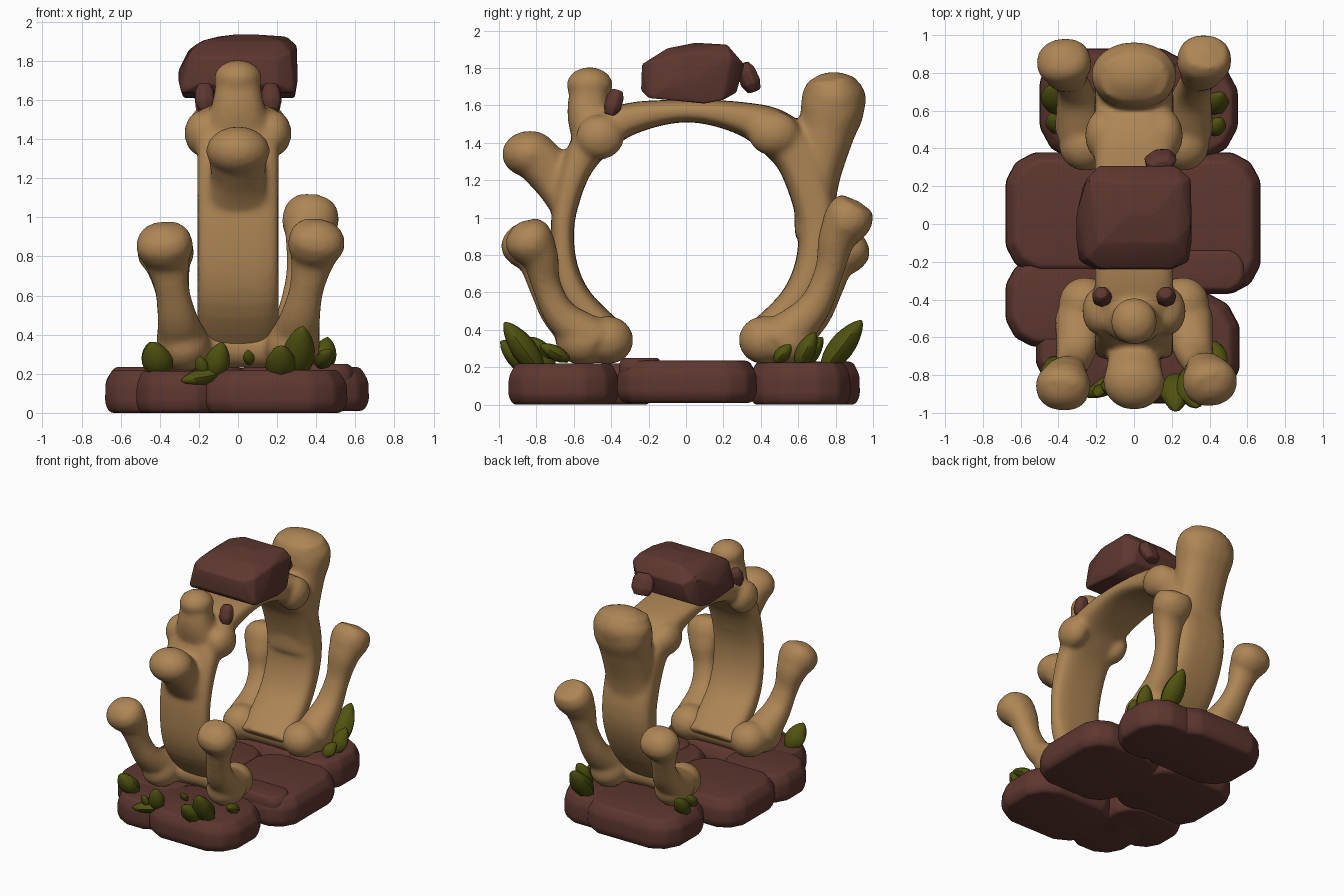
import bpy, bmesh, math
from mathutils import Vector, Euler

if "Cube" in bpy.data.objects:
    bpy.data.objects.remove(bpy.data.objects["Cube"])


def material(name, rgb):
    m = bpy.data.materials.new(name)
    m.diffuse_color = (*rgb, 1)
    m.use_nodes = True
    m.node_tree.nodes["Principled BSDF"].inputs["Base Color"].default_value = m.diffuse_color
    return m


BONE = material("tan_bone", (0.42, 0.235, 0.09))
STONE = material("brown_stone", (0.112, 0.038, 0.029))
LEAF = material("olive_leaf", (0.08, 0.085, 0.005))


def finish(bm, name, mat, angle=35):
    bmesh.ops.recalc_face_normals(bm, faces=bm.faces)
    me = bpy.data.meshes.new(name)
    bm.to_mesh(me)
    bm.free()
    me.materials.append(mat)
    ob = bpy.data.objects.new(name, me)
    bpy.context.collection.objects.link(ob)
    bpy.ops.object.select_all(action='DESELECT')
    ob.select_set(True)
    bpy.context.view_layer.objects.active = ob
    bpy.ops.object.shade_smooth_by_angle(angle=math.radians(angle))
    return ob


def catmull(pts, sub):
    p = [tuple(2 * a - b for a, b in zip(pts[0], pts[1]))] + list(pts)
    p.append(tuple(2 * a - b for a, b in zip(pts[-1], pts[-2])))
    out = []
    for i in range(1, len(p) - 2):
        for k in range(sub):
            t = k / sub
            out.append([0.5 * (2 * b + (c - a) * t + (2 * a - 5 * b + 4 * c - d) * t * t
                               + (3 * b - a - 3 * c + d) * t ** 3)
                        for a, b, c, d in zip(*p[i - 1:i + 3])])
    return out + [list(pts[-1])]


def tube(bm, pts, sub=5, sides=20, power=1.0):
    """Loft along points (x, y, z, side radius, depth radius)."""
    path = catmull(pts, sub)
    whole = (Vector(pts[-1][:3]) - Vector(pts[0][:3])).normalized()
    ref = Vector((0, 1, 0)) if abs(whole.x) > 0.9 else Vector((1, 0, 0))
    rings = []
    for i, q in enumerate(path):
        t = (Vector(path[min(i + 1, len(path) - 1)][:3]) - Vector(path[max(i - 1, 0)][:3])).normalized()
        s = (ref - t * ref.dot(t)).normalized()
        n = t.cross(s)
        ring = []
        for k in range(sides):
            a = math.tau * k / sides
            c, d = (math.copysign(abs(v) ** power, v) for v in (math.cos(a), math.sin(a)))
            ring.append(bm.verts.new(Vector(q[:3]) + s * c * q[3] + n * d * q[4]))
        rings.append(ring)
    for r0, r1 in zip(rings, rings[1:]):
        for k in range(sides):
            j = (k + 1) % sides
            bm.faces.new((r0[k], r0[j], r1[j], r1[k]))
    bm.faces.new(rings[0][::-1])
    bm.faces.new(rings[-1])


def ball(bm, pos, size):
    made = bmesh.ops.create_uvsphere(bm, u_segments=20, v_segments=12, radius=1)
    for v in made['verts']:
        v.co = Vector(a * b for a, b in zip(v.co, size)) + Vector(pos)


def fuse(ob):
    """Melt the overlapping bone pieces into one smooth surface."""
    m = ob.modifiers.new("fuse", 'REMESH')
    m.mode, m.voxel_size, m.use_smooth_shade = 'VOXEL', 0.018, True
    s = ob.modifiers.new("soften", 'SMOOTH')
    s.factor, s.iterations = 0.5, 8


# Bone arch: round opening of radius 0.6, thickness varying along the ring
bm = bmesh.new()
ring = []
for deg, h in ((-150, .1), (-118, .08), (-90, .062), (-62, .08), (-42, .105), (-25, .085), (0, .06),
               (24, .085), (42, .125), (60, .12), (90, .108), (118, .09), (150, .1)):
    a, r = math.radians(deg), 0.6 + h
    ring.append((0, r * math.sin(a), 0.91 + r * math.cos(a), .21, h))
tube(bm, ring, power=0.65)
# front lower head, front upper head, big back head
tube(bm, [(0, -.64, 1.05, .17, .08), (0, -.7, 1.2, .14, .12), (0, -.79, 1.31, .15, .125),
          (0, -.85, 1.36, .15, .11)], power=.85)
ball(bm, (0, -.835, 1.34), (.165, .15, .125))
tube(bm, [(0, -.48, 1.42, .2, .13), (0, -.52, 1.56, .14, .115), (0, -.515, 1.68, .115, .105),
          (0, -.515, 1.76, .1, .1)], power=.85)
ball(bm, (0, -.515, 1.71), (.125, .125, .095))
tube(bm, [(0, .68, .9, .2, .1), (0, .7, 1.2, .19, .12), (0, .75, 1.45, .2, .15), (0, .785, 1.6, .22, .17),
          (0, .77, 1.74, .18, .13)], power=.85)
ball(bm, (0, .79, 1.63), (.23, .175, .15))
# side knuckles of the arch
for sx in (-1, 1):
    ball(bm, (sx * .18, -.46, 1.43), (.095, .13, .12))
    ball(bm, (sx * .16, .47, 1.45), (.1, .14, .12))
fuse(finish(bm, "bone_arch", BONE))

# Side bones: a cross bone near the ground and two leaning bones, front and back
for name, sy, heads in (("front_side_bones", -1, ((-.375, .855, .85), (.4, .83, .865))),
                        ("back_side_bones", 1, ((-.37, .85, .82), (.37, .86, .98)))):
    bm = bmesh.new()
    tube(bm, [(-.27, sy * .44, .33, .12, .11), (0, sy * .43, .33, .1, .1), (.27, sy * .44, .33, .12, .11)])
    for x, y, z in heads:
        sx = math.copysign(1, x)
        foot = Vector((sx * .28, sy * .5, .34))
        top = Vector((x, sy * y, z))
        ball(bm, (sx * .26, sy * .42, .345), (.14, .14, .13))
        ball(bm, (sx * .28, sy * .55, .34), (.14, .15, .13))
        bow = Vector((0, sy * .07, -.02))
        tube(bm, [(*foot, .14, .13),
                  (*(foot.lerp(top, .3) + bow), .105, .09),
                  (*(foot.lerp(top, .6) + bow * .7), .088, .078),
                  (*foot.lerp(top, .85), .115, .1),
                  (*foot.lerp(top, 1.04), .145, .13),
                  (*foot.lerp(top, 1.15), .11, .1)], power=.9)
        ball(bm, top, (.148, .13, .125))
    fuse(finish(bm, name, BONE))


def chunk(bm, name, bevel, angle=40):
    """Wrap loose points in a hull and round its edges."""
    hull = bmesh.ops.convex_hull(bm, input=bm.verts)
    bmesh.ops.delete(bm, geom=list({v for v in hull['geom_interior'] if isinstance(v, bmesh.types.BMVert)}),
                     context='VERTS')
    bmesh.ops.dissolve_limit(bm, angle_limit=.05, verts=bm.verts, edges=bm.edges)
    bmesh.ops.bevel(bm, geom=bm.edges[:], offset=bevel, segments=3, profile=.5, affect='EDGES', clamp_overlap=True)
    return finish(bm, name, STONE, angle)


def slab(name, x0, x1, y0, y1, c, z0, z1, edge=.07, inset=.87):
    """Ground stone: rounded outline with corner cut c, narrower at top and bottom."""
    d = c * .35
    outline = [(x0 + c, y0), (x1 - c, y0), (x1 - d, y0 + d), (x1, y0 + c), (x1, y1 - c), (x1 - d, y1 - d),
               (x1 - c, y1), (x0 + c, y1), (x0 + d, y1 - d), (x0, y1 - c), (x0, y0 + c), (x0 + d, y0 + d)]
    cx, cy = (x0 + x1) / 2, (y0 + y1) / 2
    bm = bmesh.new()
    for z, s in ((z0, .92), (z0 + edge * .7, 1), (z1 - edge, .99), (z1, inset)):
        for x, y in outline:
            bm.verts.new((cx + (x - cx) * s, cy + (y - cy) * s, z))
    return chunk(bm, name, .02)


# Ground slabs
slab("front_slab", -.22, .56, -.95, -.36, .18, 0, .22)
slab("front_corner_slab", -.52, -.05, -.9, -.38, .16, 0, .215)
slab("front_left_slab", -.68, -.1, -.65, -.18, .14, 0, .22)
slab("middle_left_slab", -.68, .06, -.27, .38, .15, .01, .235)
slab("middle_right_slab", -.02, .67, -.37, .38, .15, .01, .235)
slab("small_right_slab", .15, .6, -.36, -.13, .08, .1, .25, .04)
slab("back_slab", -.5, .32, .34, .93, .17, 0, .23)
slab("back_corner_slab", .05, .55, .34, .88, .17, 0, .225)

# Capstone: irregular boulder given by (y, z, left x, right x)
bm = bmesh.new()
for y, z, xl, xr in ((-.24, 1.68, -.2, .2), (-.235, 1.82, -.18, .2), (-.2, 1.64, -.29, .29), (-.18, 1.84, -.25, .27),
                     (-.1, 1.905, -.18, .22), (.1, 1.61, -.28, .29), (.2, 1.63, -.27, .29), (.05, 1.75, -.305, .305),
                     (.05, 1.935, -.02, .1), (.22, 1.925, -.1, .25), (.24, 1.86, -.25, .3), (.31, 1.82, -.18, .22),
                     (.27, 1.67, -.22, .22), (-.1, 1.7, -.305, .305), (0, 1.88, -.22, .3)):
    bm.verts.new((xl, y, z))
    bm.verts.new((xr, y, z))
chunk(bm, "capstone", .02, 30)

# Pebbles on the arch
for i, (pos, size, tilt) in enumerate((((-.17, -.385, 1.615), (.055, .05, .07), -.3),
                                       ((.17, -.385, 1.615), (.055, .05, .07), -.3),
                                       ((.14, .335, 1.75), (.09, .055, .08), .4))):
    bm = bmesh.new()
    rot = Euler((tilt, 0, .2)).to_matrix()
    for k in range(7):
        a = math.tau * k / 7
        for z, s in ((-1, .65), (-.4, 1), (.5, .95), (1, .6)):
            bm.verts.new(rot @ Vector((size[0] * s * math.cos(a), size[1] * s * math.sin(a), size[2] * z)) + Vector(pos))
    chunk(bm, "pebble_%d" % (i + 1), .008)

# Pointed leaf clumps: (base, tip, half width)
leaves = [((-.39, -.72, .19), (-.44, -.84, .36), .08), ((-.08, -.83, .2), (-.29, -.9, .165), .055),
          ((-.13, -.83, .17), (-.08, -.9, .36), .065), ((-.17, -.86, .19), (-.2, -.91, .29), .035),
          ((.22, -.8, .17), (.22, -.99, .34), .08), ((.29, -.78, .18), (.33, -.97, .44), .085),
          ((.42, -.63, .24), (.47, -.78, .32), .05), ((.06, -.72, .25), (.05, -.78, .32), .03),
          ((.33, .74, .19), (.33, .94, .45), .085), ((.42, .6, .21), (.46, .69, .385), .065),
          ((.42, .48, .23), (.46, .56, .32), .05),
          ((-.41, .6, .2), (-.45, .73, .36), .065), ((-.4, .49, .22), (-.44, .58, .32), .05)]
for i, (a, b, w) in enumerate(leaves):
    bm = bmesh.new()
    a, b = Vector(a), Vector(b)
    tube(bm, [(*a.lerp(b, t), w * s, w * s * .8) for t, s in
              ((0, .45), (.2, .85), (.45, 1), (.7, .82), (.9, .45), (1, .08))], 2, 8)
    finish(bm, "leaf_%d" % (i + 1), LEAF, 50)
